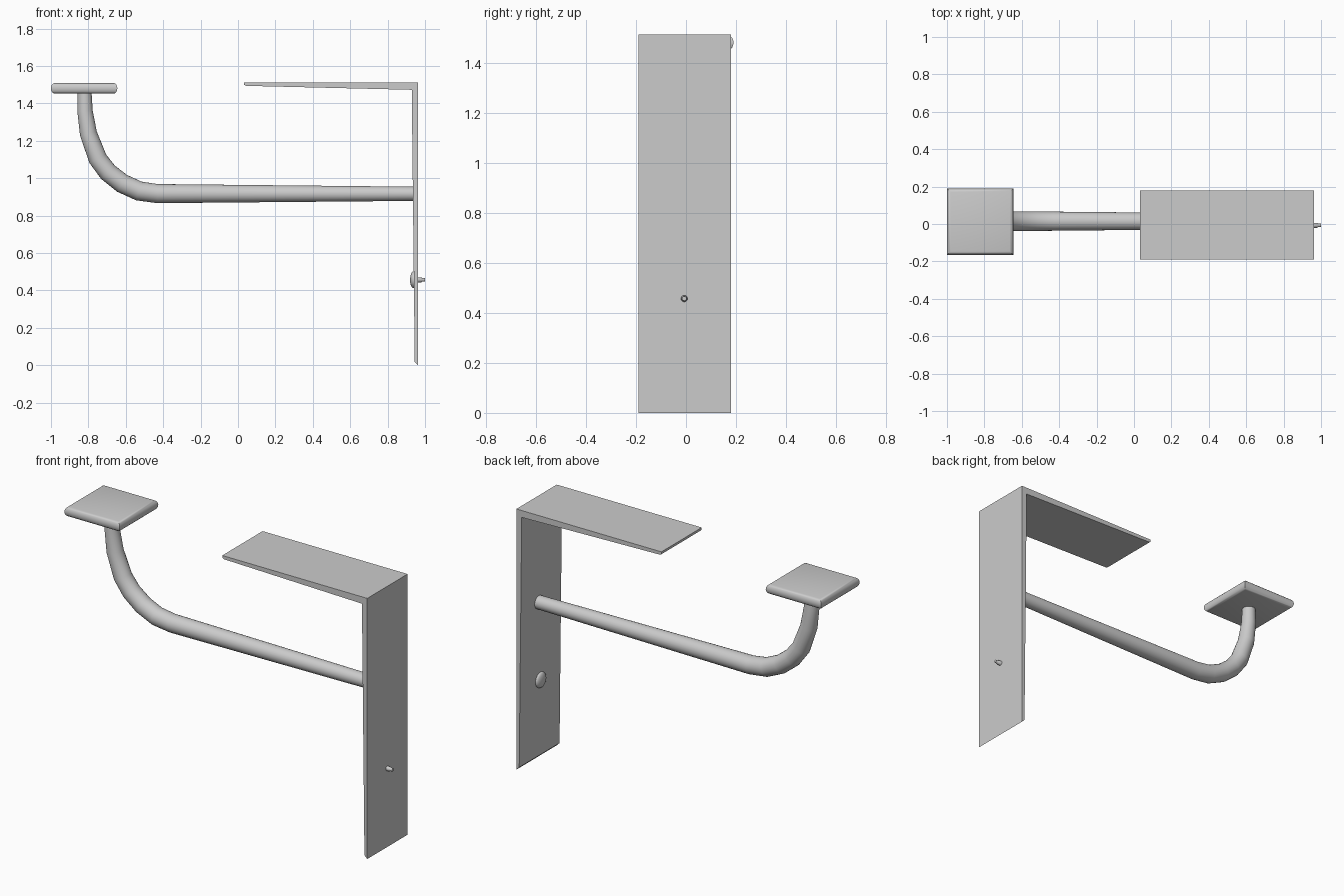
import bpy, bmesh, math

if "Cube" in bpy.data.objects:
    bpy.data.objects.remove(bpy.data.objects["Cube"])


def make_object(name, bm, smooth=False):
    bmesh.ops.recalc_face_normals(bm, faces=bm.faces)
    mesh = bpy.data.meshes.new(name)
    bm.to_mesh(mesh)
    bm.free()
    obj = bpy.data.objects.new(name, mesh)
    bpy.context.collection.objects.link(obj)
    if smooth:
        bpy.ops.object.select_all(action='DESELECT')
        obj.select_set(True)
        bpy.context.view_layer.objects.active = obj
        bpy.ops.object.shade_smooth_by_angle(angle=math.radians(50))
    return obj


def loft(name, rings, smooth=False):
    """Skin a list of closed rings and cap both ends."""
    bm = bmesh.new()
    loops = [[bm.verts.new(p) for p in ring] for ring in rings]
    n = len(loops[0])
    for a, b in zip(loops, loops[1:]):
        for i in range(n):
            j = (i + 1) % n
            bm.faces.new((a[i], a[j], b[j], b[i]))
    bm.faces.new(loops[0])
    bm.faces.new(loops[-1])
    return make_object(name, bm, smooth)


def circle_x(x, y, z, r, n=20):
    return [(x, y + r * math.cos(2 * math.pi * i / n), z + r * math.sin(2 * math.pi * i / n))
            for i in range(n)]


# L-shaped wall plate and top flange, tapering towards the free ends
profile = [(0.032, 1.513), (0.963, 1.513), (0.963, 0.0), (0.945, 0.018),
           (0.929, 1.473), (0.045, 1.494), (0.032, 1.499)]
loft("angle_plate", [[(x, y, z) for x, z in profile] for y in (-0.19, 0.18)])

# Tapered arm that bends upward: x, z, radius
path = [(0.935, 0.917, 0.038), (-0.43, 0.918, 0.051), (-0.53, 0.932, 0.052),
        (-0.62, 0.973, 0.052), (-0.695, 1.032, 0.051), (-0.75, 1.105, 0.050),
        (-0.80, 1.24, 0.046), (-0.818, 1.36, 0.041), (-0.82, 1.46, 0.037)]
ARM_Y, SIDES = 0.015, 24
rings = []
for k, (x, z, r) in enumerate(path):
    p, q = path[max(k - 1, 0)], path[min(k + 1, len(path) - 1)]
    dx, dz = q[0] - p[0], q[1] - p[1]
    length = math.hypot(dx, dz)
    nx, nz = -dz / length, dx / length
    rings.append([(x + nx * r * math.cos(a), ARM_Y + r * math.sin(a), z + nz * r * math.cos(a))
                  for a in (2 * math.pi * i / SIDES for i in range(SIDES))])
loft("support_arm", rings, smooth=True)

# Square pad with rounded rim
rings = []
for i in range(9):
    a = math.pi * (i / 8 - 0.5)
    h = 0.1585 + 0.019 * math.cos(a)
    z = 1.481 + 0.028 * math.sin(a)
    rings.append([(-0.8225 + sx * h, 0.0125 + sy * h, z)
                  for sx, sy in ((-1, -1), (1, -1), (1, 1), (-1, 1))])
loft("end_pad", rings, smooth=True)

# Domed screw head on the inner face
SY, SZ = -0.007, 0.457
rings = [circle_x(0.946, SY, SZ, 0.045)]
for i in range(6):
    a = math.pi / 2 * i / 5.3
    rings.append(circle_x(0.938 - 0.018 * math.sin(a), SY, SZ, 0.045 * math.cos(a)))
loft("screw_head", rings, smooth=True)

# Screw shank poking through the outer face
loft("screw_shank", [circle_x(x, SY, SZ, r, 12) for x, r in
                     ((0.94, 0.014), (0.98, 0.013), (0.984, 0.010), (1.0, 0.009))], smooth=True)
